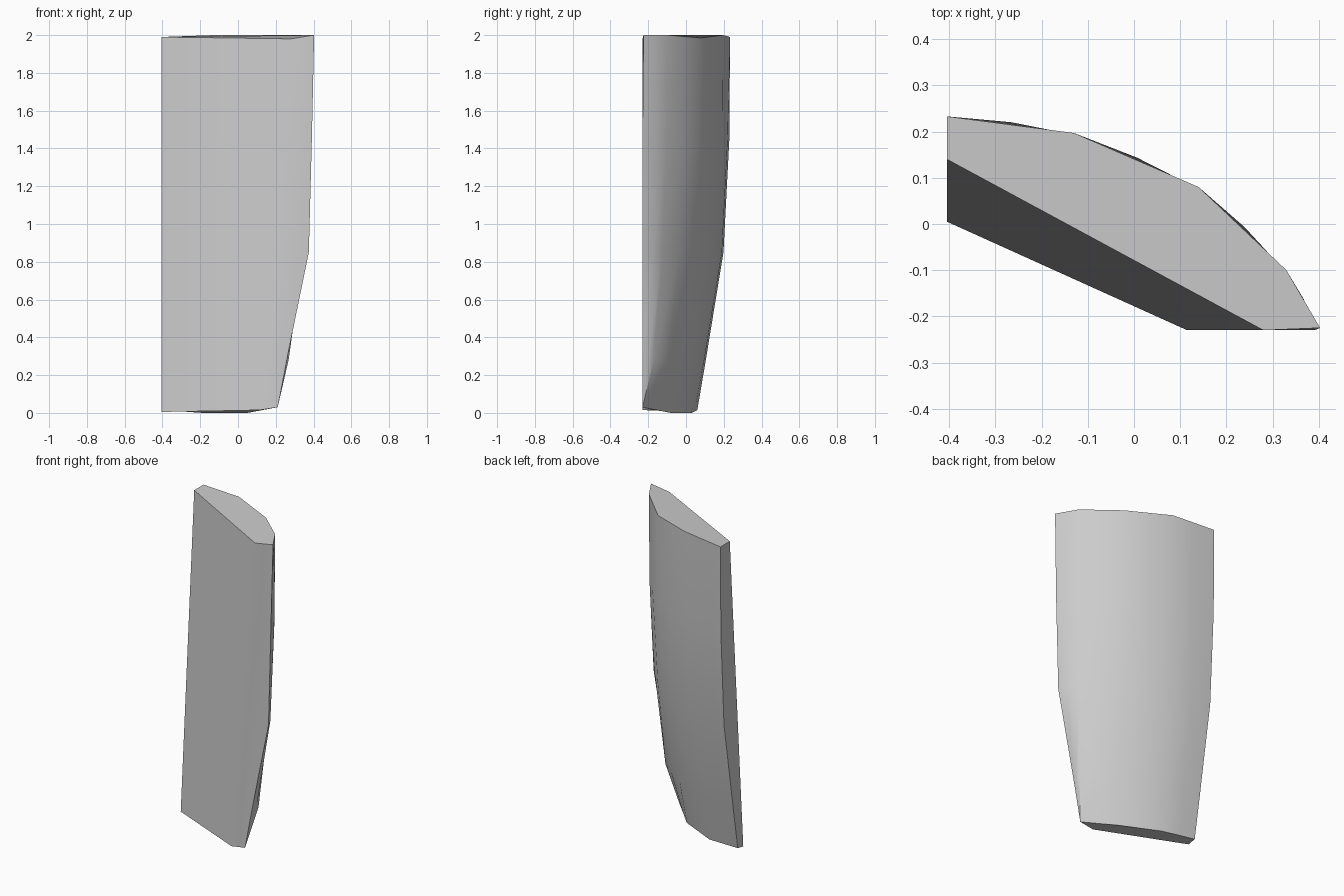
import bpy, bmesh, math
from mathutils import Vector

cube = bpy.data.objects.get("Cube")
if cube:
    bpy.data.objects.remove(cube, do_unlink=True)

# Plain grey material
grey = bpy.data.materials.new("plain grey")
grey.use_nodes = True
colour = (0.6, 0.6, 0.6, 1)
grey.diffuse_color = colour
grey.node_tree.nodes["Principled BSDF"].inputs["Base Color"].default_value = colour

# Outer arc at the top and bottom, from the left wall to the front wall
top = [Vector(p) for p in ((-.405, .233, 1.99), (-.13, .197, 2), (.14, .08, 1.985),
                           (.33, -.10, 2), (.403, -.225, 2))]
low = [Vector(p) for p in ((-.405, .06, .015), (-.185, .03, 0), (.05, -.08, 0),
                           (.21, -.23, .03))]
low.append(low[-1].copy())


def arc_row(z, taper, corner_taper, edge_x):
    """One level of the curved shell, tapering towards the bottom arc."""
    row = []
    for i, (a, b) in enumerate(zip(top, low)):
        p = a.lerp(b, corner_taper if i == 3 else taper)
        row.append(Vector((p.x, p.y, z)))
    row[-1] = Vector((edge_x, -.23, z))
    return row


def refine(row, bulge):
    """Add a slightly raised point between neighbours."""
    out = [row[0]]
    for a, b in zip(row, row[1:]):
        d = b - a
        n = Vector((-d.y, d.x, 0))
        n = n.normalized() if n.length > 1e-5 else n
        out += [(a + b) / 2 + n * bulge, b]
    return out


rows = [refine(top, 0),
        refine(arc_row(1.45, .02, .02, .391), .009),
        refine(arc_row(.85, .2, .2, .375), .009),
        refine(arc_row(.28, .74, .55, .258), .007),
        refine(low, 0)]

bm = bmesh.new()
shell = [[bm.verts.new(p) for p in row] for row in rows]

# Curved outer shell
for upper, lower in zip(shell, shell[1:]):
    for i in range(len(upper) - 1):
        bm.faces.new((upper[i], upper[i + 1], lower[i + 1], lower[i]))

# Slanted flat front and the two narrow side walls
tl, tr, br, bl = [bm.verts.new(p) for p in ((-.405, .14, 1.99), (.28, -.23, 1.98),
                                            (.115, -.23, .015), (-.405, .005, .005))]
bm.faces.new((tl, tr, br, bl))
bm.faces.new([r[0] for r in shell] + [bl, tl])
bm.faces.new([r[-1] for r in shell] + [br, tr])

# End caps
bm.faces.new(shell[0] + [tr, tl])
bm.faces.new(shell[-1] + [br, bl])

bmesh.ops.remove_doubles(bm, verts=bm.verts, dist=.0005)
bmesh.ops.recalc_face_normals(bm, faces=bm.faces)
mesh = bpy.data.meshes.new("curved_panel")
bm.to_mesh(mesh)
bm.free()
mesh.materials.append(grey)
panel = bpy.data.objects.new("curved_panel", mesh)
bpy.context.collection.objects.link(panel)

bpy.context.view_layer.objects.active = panel
panel.select_set(True)
bpy.ops.object.shade_smooth_by_angle(angle=math.radians(35))
